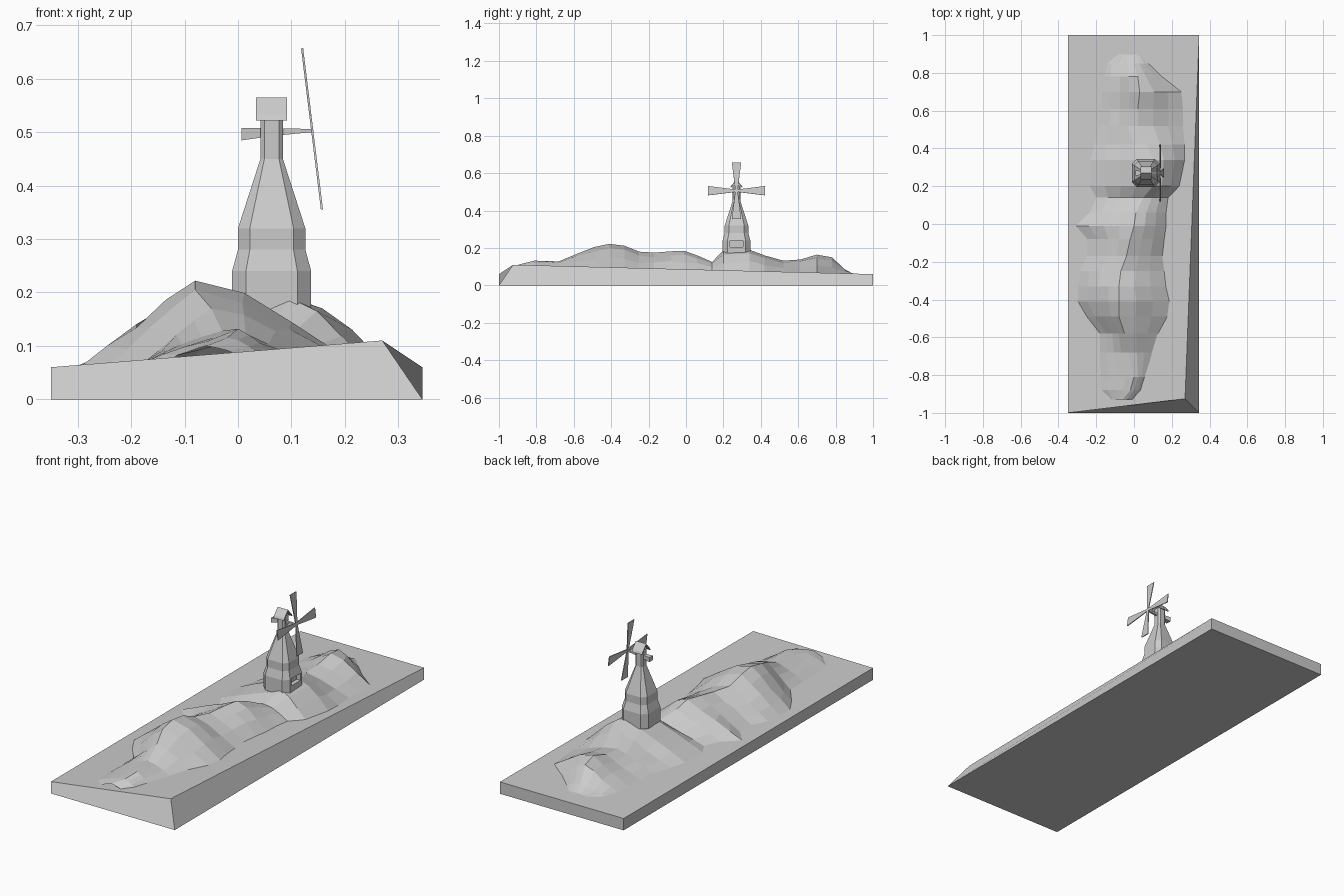
import bpy, math, random
from mathutils import Vector, Matrix

if "Cube" in bpy.data.objects:
    bpy.data.objects.remove(bpy.data.objects["Cube"])

random.seed(4)


def add_mesh(name, verts, faces):
    me = bpy.data.meshes.new(name)
    me.from_pydata([tuple(v) for v in verts], [], faces)
    me.update()
    ob = bpy.data.objects.new(name, me)
    bpy.context.collection.objects.link(ob)
    return ob


def loft(name, rings):
    # closed solid through rings with equal vertex counts
    n = len(rings[0])
    faces = [tuple(reversed(range(n)))]
    for r in range(len(rings) - 1):
        for i in range(n):
            j = (i + 1) % n
            faces.append((r * n + i, r * n + j, (r + 1) * n + j, (r + 1) * n + i))
    last = (len(rings) - 1) * n
    faces.append(tuple(range(last, last + n)))
    return add_mesh(name, [v for ring in rings for v in ring], faces)


def rect_x(x, y, z, hy, hz):
    # rectangle facing +x
    return [(x, y - hy, z - hz), (x, y + hy, z - hz), (x, y + hy, z + hz), (x, y - hy, z + hz)]


# Sloped base slab, raised and cut back at one corner
loft("base", [
    [(-.35, -1, 0), (.345, -1, 0), (.345, 1, 0), (-.35, 1, 0)],
    [(-.35, -1, .06), (.27, -.925, .11), (.345, 1, .06), (-.35, 1, .06)]])


def base_z(x, y):
    return .06 + .05 * max(0, (x + .35) / .62) * (1 - y) / 1.925


# Mountain range: y, left foot, right foot, ridge x, ridge height
rows = [
    (-.93, -.13, .00, -.06, .10), (-.88, -.18, .04, -.02, .115),
    (-.81, -.18, .06, .00, .132), (-.68, -.18, .10, -.03, .128),
    (-.58, -.18, .13, -.05, .170), (-.49, -.25, .18, -.08, .205),
    (-.41, -.30, .19, -.08, .222), (-.33, -.30, .17, -.08, .212),
    (-.25, -.29, .16, -.07, .180), (-.17, -.25, .15, -.04, .175),
    (-.08, -.25, .16, -.02, .182), (-.01, -.32, .17, .00, .185),
    (.06, -.24, .17, .01, .160), (.14, -.20, .18, .05, .125),
    (.20, -.24, .24, .10, .188), (.34, -.24, .27, .10, .190),
    (.42, -.22, .27, .07, .160), (.52, -.18, .26, .02, .132),
    (.61, -.17, .26, .02, .138), (.70, -.18, .25, .03, .164),
    (.78, -.17, .15, .02, .150), (.85, -.16, .08, .00, .085), (.90, -.10, .04, -.01, .058)]
left = [(0, 0), (.25, .22), (.5, .46), (.75, .72), (1, 1)]
right = [(.66, .80), (.33, .42), (0, 0)]
verts = []
for y, xl, xr, xc, h in rows:
    for side, foot in ((left, xl), (right, xr)):
        for t, f in side:
            x = foot + (xc - foot) * t
            b = base_z(x, y)
            z = b + (h - b) * f
            if t == 0:
                z -= .006
            elif t < 1:
                z += random.uniform(-.007, .007) * min(1, (h - b) * 12)
            verts.append((x, y, z))
n = len(left) + len(right)
add_mesh("mountains", verts, [
    (r * n + c, r * n + c + 1, (r + 1) * n + c + 1, (r + 1) * n + c)
    for r in range(len(rows) - 1) for c in range(n - 1)])

# Eight-sided tower with a stepped, tapering profile
CX, CY = .063, .27


def chamfered(h, z):
    c = .65 * h
    pts = [(h, -c), (h, c), (c, h), (-c, h), (-h, c), (-h, -c), (-c, -h), (c, -h)]
    return [(CX + x, CY + y, z) for x, y in pts]


tower = loft("tower", [chamfered(h, z) for h, z in (
    (.074, .165), (.074, .24), (.063, .28), (.063, .32), (.021, .45), (.021, .535))])

# Doorway recess
cutter = loft("doorway_cutter", [rect_x(x, CY, .223, .036, .018) for x in (.115, .16)])
cutter.hide_render = True
cutter.hide_set(True)
cut = tower.modifiers.new("doorway", "BOOLEAN")
cut.object = cutter
cut.operation = "DIFFERENCE"
cut.solver = "EXACT"

# Bent roof shell over the tower top
outer = [(-.034, .522), (-.029, .533), (0, .565), (.029, .533), (.034, .522)]
inner = [(y * .88, z - .006 if abs(y) < .03 else z) for y, z in reversed(outer)]
loft("roof", [[(x, CY + y, z) for y, z in reversed(outer + inner)][::-1] for x in (.034, .092)])

# Tapered axle and rear counterweight
loft("axle", [rect_x(.045, CY, .499, .008, .008), rect_x(.14, CY, .503, .004, .003)])
loft("counterweight", [rect_x(.007, CY, .496, .014, .0115), rect_x(.045, CY, .499, .009, .009)])

# Four flat sails, flaring outward on a tilted rotor
tilt = Matrix.Translation((.1385, CY, .506)) @ Matrix.Rotation(math.radians(-7), 4, "Y")
for k in range(4):
    m = tilt @ Matrix.Rotation(k * math.pi / 2, 4, "X")
    loft("sail_%d" % (k + 1), [
        [m @ Vector((x, y, z)) for y, z in ((-.006, 0), (.006, 0), (.025, .152), (-.025, .152))]
        for x in (-.002, .002)])
